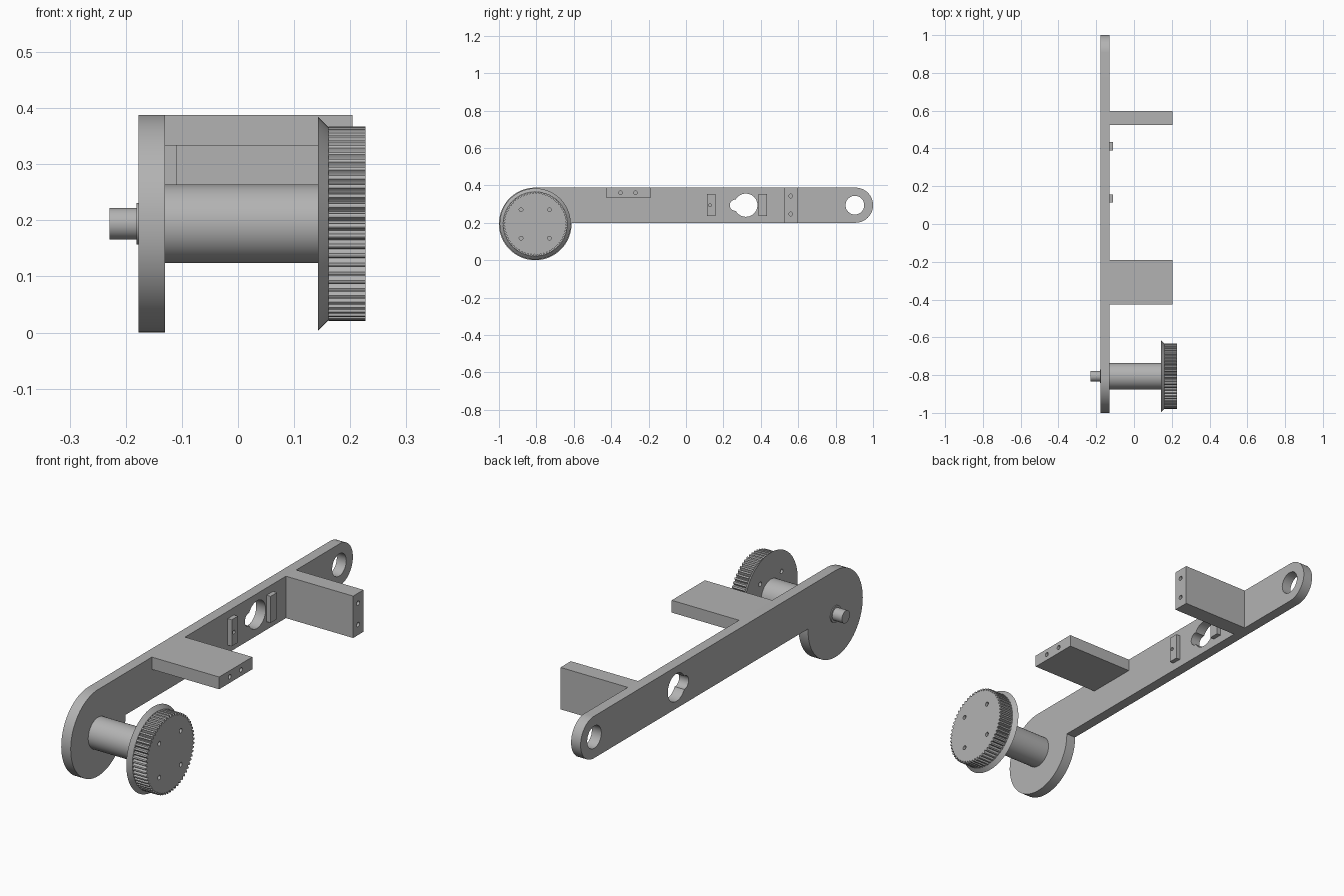
import bpy, bmesh, math

if "Cube" in bpy.data.objects:
    bpy.data.objects.remove(bpy.data.objects["Cube"], do_unlink=True)

grey = bpy.data.materials.new("plain grey")
grey.use_nodes = True
COLOUR = (0.45, 0.45, 0.45, 1)
grey.diffuse_color = COLOUR
grey.node_tree.nodes["Principled BSDF"].inputs["Base Color"].default_value = COLOUR

HUB_Y, HUB_Z = -0.806, 0.194    # wheel axis
BAR_Z = 0.294                   # centre line of the arm


def arc(y, z, r, start=0, end=360, n=64):
    """Points on an arc in the y-z plane; a full turn leaves out the repeat."""
    count = n if abs(end - start) == 360 else n + 1
    angles = [math.radians(start + (end - start) * i / n) for i in range(count)]
    return [(y + r * math.cos(a), z + r * math.sin(a)) for a in angles]


def rect(y0, y1, z0, z1):
    return [(y0, z0), (y1, z0), (y1, z1), (y0, z1)]


def loft(name, sections):
    """Solid through matching y-z outlines placed at x positions."""
    bm = bmesh.new()
    rings = [[bm.verts.new((x, y, z)) for y, z in pts] for x, pts in sections]
    for a, b in zip(rings, rings[1:]):
        for i in range(len(a)):
            j = (i + 1) % len(a)
            bm.faces.new((a[i], a[j], b[j], b[i]))
    bm.faces.new(rings[0])
    bm.faces.new(rings[-1])
    bmesh.ops.recalc_face_normals(bm, faces=bm.faces)
    mesh = bpy.data.meshes.new(name)
    bm.to_mesh(mesh)
    bm.free()
    mesh.materials.append(grey)
    ob = bpy.data.objects.new(name, mesh)
    bpy.context.collection.objects.link(ob)
    return ob


def prism(name, x0, x1, pts):
    return loft(name, [(x0, pts), (x1, pts)])


def activate(ob):
    bpy.ops.object.select_all(action='DESELECT')
    ob.select_set(True)
    bpy.context.view_layer.objects.active = ob


def drill(ob, x0, x1, holes):
    """Cut round holes (y, z, radius) between two x positions."""
    for y, z, r in holes:
        cutter = prism("hole_cutter", x0, x1, arc(y, z, r, n=48 if r > 0.02 else 20))
        cutter.hide_render = True
        mod = ob.modifiers.new("hole", 'BOOLEAN')
        mod.operation = 'DIFFERENCE'
        mod.solver = 'EXACT'
        mod.object = cutter
        activate(ob)
        bpy.ops.object.modifier_apply(modifier=mod.name)
        bpy.data.objects.remove(cutter, do_unlink=True)


# Side arm: round hub plate flowing into a long bar with a rounded end
join = math.degrees(math.asin(0.006 / HUB_Z))
outline = arc(HUB_Y, HUB_Z, HUB_Z, join, -270, 72) + arc(0.906, BAR_Z, 0.094, 90, -90, 36)
arm = prism("side_arm", -0.177, -0.13, outline)
drill(arm, -0.3, 0, [(0.903, BAR_Z, 0.05), (0.32, BAR_Z, 0.062), (0.264, BAR_Z, 0.03)])

# Cross blocks with screw holes in their ends
top_block = prism("top_block", -0.13, 0.204, rect(-0.425, -0.19, 0.333, 0.388))
drill(top_block, 0.1, 0.3, [(-0.35, 0.361, 0.01), (-0.27, 0.361, 0.01)])
rear_block = prism("rear_block", -0.13, 0.204, rect(0.525, 0.598, 0.2, 0.388))
drill(rear_block, 0.1, 0.3, [(0.56, 0.247, 0.01), (0.56, 0.343, 0.01)])

# Small mounting pads beside the keyhole
front_pad = prism("front_pad", -0.13, -0.11, rect(0.113, 0.157, 0.236, 0.355))
drill(front_pad, -0.125, 0, [(0.128, BAR_Z, 0.008)])
prism("rear_pad", -0.13, -0.11, rect(0.388, 0.434, 0.236, 0.355))

# Axle parts
prism("axle_stub", -0.229, -0.177, arc(HUB_Y, HUB_Z, 0.028))
prism("axle_washer", -0.181, -0.177, arc(HUB_Y, HUB_Z, 0.037))
prism("axle_tube", -0.13, 0.143, arc(HUB_Y, HUB_Z, 0.07))

# Pulley: bevelled flange and toothed rim
screw_holes = [(HUB_Y + 0.076 * i, HUB_Z + 0.076 * j, 0.01) for i in (-1, 1) for j in (-1, 1)]
flange = loft("pulley_flange", [(0.143, arc(HUB_Y, HUB_Z, 0.19, n=96)),
                                (0.161, arc(HUB_Y, HUB_Z, 0.172, n=96))])
TEETH = 60
tooth = [(0, 0.1725), (0.2, 0.1735), (0.4, 0.1725), (0.52, 0.165), (0.7, 0.162), (0.88, 0.165)]
rim = []
for t in range(TEETH):
    for step, r in tooth:
        a = 2 * math.pi * (t + step) / TEETH
        rim.append((HUB_Y + r * math.cos(a), HUB_Z + r * math.sin(a)))
pulley = prism("toothed_pulley", 0.161, 0.227, rim)
for part in (flange, pulley):
    drill(part, 0.1, 0.3, screw_holes)

# Smooth round surfaces, crisp edges
for ob in bpy.context.collection.objects:
    if ob.type == 'MESH' and grey.name in ob.data.materials:
        activate(ob)
        bpy.ops.object.shade_smooth_by_angle(angle=math.radians(30))
